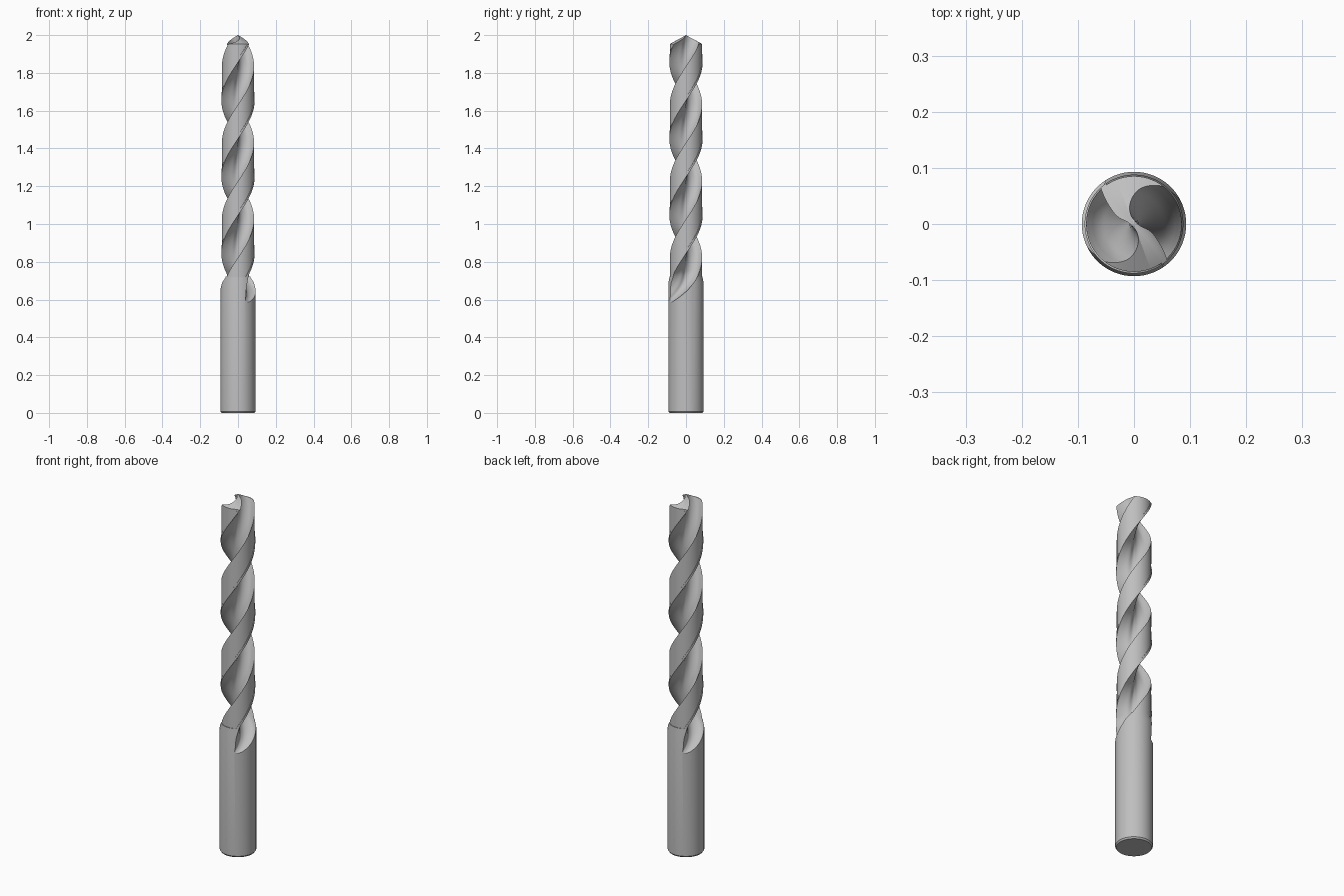
import bpy, bmesh, math
from mathutils import Vector, Matrix

if "Cube" in bpy.data.objects:
    bpy.data.objects.remove(bpy.data.objects["Cube"])

TOP = 2.0
PITCH = 0.81            # height of one full turn of the flutes
R_SHANK, R_BODY, R_RELIEF = 0.093, 0.088, 0.0852
POINT = 0.55            # slope of the conical point

steel = bpy.data.materials.new("steel grey")
steel.use_nodes = True
steel.diffuse_color = (0.52, 0.52, 0.52, 1)
steel.node_tree.nodes["Principled BSDF"].inputs["Base Color"].default_value = (0.52, 0.52, 0.52, 1)


def make_object(name, bm):
    bmesh.ops.recalc_face_normals(bm, faces=bm.faces)
    mesh = bpy.data.meshes.new(name)
    bm.to_mesh(mesh)
    bm.free()
    mesh.materials.append(steel)
    obj = bpy.data.objects.new(name, mesh)
    bpy.context.collection.objects.link(obj)
    return obj


def loft(name, rings):
    """Closed solid through a stack of rings with equal point counts."""
    bm = bmesh.new()
    rows = [[bm.verts.new(p) for p in ring] for ring in rings]
    n = len(rows[0])
    for a, b in zip(rows, rows[1:]):
        for i in range(n):
            j = (i + 1) % n
            bm.faces.new((a[i], a[j], b[j], b[i]))
    bm.faces.new(rows[0])
    bm.faces.new(rows[-1])
    bmesh.ops.triangulate(bm, faces=bm.faces)
    return make_object(name, bm)


def smooth_path(pts, steps=4):
    """Catmull-Rom curve through the inner points, keeping both ends."""
    out = [pts[0]]
    for a, b, c, d in zip(pts, pts[1:], pts[2:], pts[3:]):
        for k in range(steps):
            t = k / steps
            out.append(0.5 * (2 * b + (c - a) * t + (2 * a - 5 * b + 4 * c - d) * t * t
                              + (3 * b - a - 3 * c + d) * t ** 3))
    return out + [pts[-2], pts[-1]]


def twisted(section, z, turn):
    rot = Matrix.Rotation((z - TOP) * 2 * math.pi / PITCH + turn, 2)
    return [(*(rot @ p), z) for p in section]


def heights(z0, z1, step=0.0121):
    n = math.ceil((z1 - z0) / step)
    return [z0 + (z1 - z0) * i / n for i in range(n + 1)]


# Solid blank: chamfered shank, stepped neck, conical point
profile = [(0, 0), (0.087, 0), (R_SHANK, 0.008), (R_SHANK, 0.69), (R_BODY, 0.715),
           (R_BODY, TOP - POINT * R_BODY), (0, TOP)]
bm = bmesh.new()
verts = [bm.verts.new((r, 0, z)) for r, z in profile]
edges = [bm.edges.new(pair) for pair in zip(verts, verts[1:])]
bmesh.ops.spin(bm, geom=verts + edges, cent=(0, 0, 0), axis=(0, 0, 1),
               angle=2 * math.pi, steps=96)
bmesh.ops.remove_doubles(bm, verts=bm.verts, dist=1e-5)
drill = make_object("twist_drill", bm)

# Flute cross-section: straight cutting lip, hooked root, heel
lip_to_heel = [Vector(p) for p in (
    (-0.105, 0.054), (-0.079, 0.0385), (-0.052, 0.022), (-0.031, 0.009), (-0.012, 0.003),
    (-0.002, -0.005), (0.007, -0.016), (0.012, -0.030), (0.0125, -0.045), (0.009, -0.059),
    (0.0, -0.070), (-0.014, -0.078), (-0.0285, -0.084), (-0.05, -0.105))]
flute = smooth_path(lip_to_heel) + [Vector((-0.13, -0.06))]
outward = Vector((math.cos(math.radians(202)), math.sin(math.radians(202))))


def flute_section(z):
    # the flute slides out of the bar at its lower end
    shift = 0.105 * (max(0, 0.74 - z) / 0.17) ** 1.3
    return [p + outward * shift for p in flute]


# Land clearance cross-section: thin ring sector behind the margin
def arc(r, a0, a1, n=16):
    return [Vector((r * math.cos(a), r * math.sin(a)))
            for a in (math.radians(a0 + (a1 - a0) * i / n) for i in range(n + 1))]


relief = arc(R_RELIEF, 246, 326) + arc(0.11, 326, 246)

cutters = []
for side in range(2):
    turn = side * math.pi
    cutters.append(loft("flute_cutter", [twisted(flute_section(z), z, turn)
                                         for z in heights(0.57, 2.03)]))
    cutters.append(loft("relief_cutter", [twisted(relief, z, turn)
                                          for z in heights(0.722, 2.03)]))

# Cut the flutes and clearances, then drop the cutters
bpy.ops.object.select_all(action='DESELECT')
bpy.context.view_layer.objects.active = drill
drill.select_set(True)
for cutter in cutters:
    cutter.hide_render = True
    mod = drill.modifiers.new("cut", 'BOOLEAN')
    mod.operation = 'DIFFERENCE'
    mod.solver = 'EXACT'
    mod.object = cutter
    bpy.ops.object.modifier_apply(modifier=mod.name)
for cutter in cutters:
    bpy.data.objects.remove(cutter)

bpy.ops.object.shade_smooth_by_angle(angle=math.radians(30))
